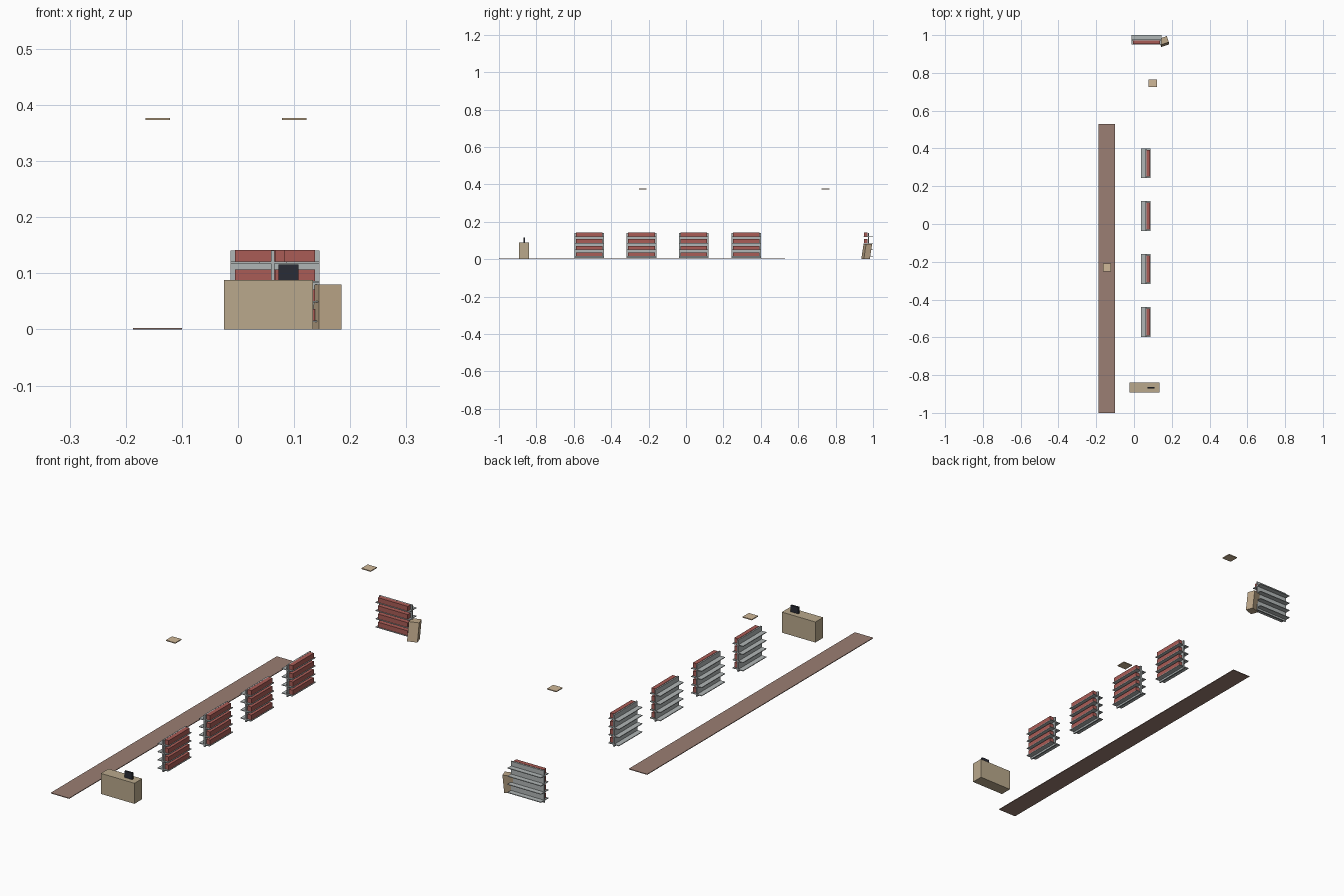
import bpy
import bmesh
from mathutils import Matrix, Vector

cube = bpy.data.objects.get("Cube")
if cube:
    bpy.data.objects.remove(cube, do_unlink=True)


def material(name, srgb):
    """Flat colour given as 0-255 sRGB, stored as linear."""
    linear = [((c / 255 + 0.055) / 1.055) ** 2.4 for c in srgb]
    mat = bpy.data.materials.new(name)
    mat.use_nodes = True
    mat.diffuse_color = (*linear, 1)
    bsdf = mat.node_tree.nodes["Principled BSDF"]
    bsdf.inputs["Base Color"].default_value = (*linear, 1)
    bsdf.inputs["Roughness"].default_value = 0.8
    return mat


METAL = material("shelf grey", (176, 182, 182))
GOODS = material("goods red", (170, 92, 86))
WOOD = material("counter tan", (186, 169, 140))
CARTON = material("carton tan", (190, 168, 138))
LAMP = material("lamp beige", (208, 184, 152))
FLOOR = material("walkway brown", (155, 126, 115))
SCREEN = material("screen black", (42, 44, 54))


def add_box(bm, low, high):
    low, high = Vector(low), Vector(high)
    size = high - low
    matrix = Matrix.Translation((low + high) / 2) @ Matrix.Diagonal((*size, 1))
    return bmesh.ops.create_cube(bm, size=1, matrix=matrix)["verts"]


def finish(name, bm, mat, matrix=Matrix()):
    mesh = bpy.data.meshes.new(name)
    bm.to_mesh(mesh)
    bm.free()
    mesh.materials.append(mat)
    obj = bpy.data.objects.new(name, mesh)
    obj.matrix_world = matrix
    bpy.context.collection.objects.link(obj)
    return obj


def box(name, low, high, mat):
    bm = bmesh.new()
    add_box(bm, low, high)
    return finish(name, bm, mat)


WIDTH = 0.158
DEPTH = 0.05
TOP = 0.141
LEVELS = [0.016 + 0.035 * i for i in range(4)]


def shelf_unit(name, x, y, turn):
    """Shelf rack, goods facing local -y, central back panel."""
    place = Matrix.Translation((x, y, 0)) @ Matrix.Rotation(turn, 4, 'Z')
    half = WIDTH / 2

    # back panel and double-sided boards
    bm = bmesh.new()
    add_box(bm, (-half, -0.003, 0.005), (half, 0.003, TOP))
    for z in LEVELS:
        add_box(bm, (-half, -DEPTH / 2, z - 0.003), (half, DEPTH / 2, z))
    finish(name + "_rack", bm, METAL, place)

    # one row of goods on each board
    bm = bmesh.new()
    for z in LEVELS:
        add_box(bm, (-half + 0.008, -0.022, z), (half - 0.008, -0.004, z + 0.0205))
    finish(name + "_goods", bm, GOODS, place)


# aisle of racks facing +x, and one end rack facing the front
QUARTER = 1.5707963
for i in range(4):
    shelf_unit(f"aisle_shelf_{i + 1}", 0.062, 0.322 - 0.28 * i, QUARTER)
shelf_unit("end_shelf", 0.066, 0.975, 0)

# walkway strip
box("walkway", (-0.187, -1, 0), (-0.1, 0.53, 0.003), FLOOR)

# checkout counter with screen
box("counter", (-0.025, -0.892, 0), (0.134, -0.84, 0.088), WOOD)
box("counter_screen", (0.072, -0.87, 0.088), (0.108, -0.862, 0.116), SCREEN)

# ceiling lamps
for side, x, y in (("front", -0.143, -0.231), ("back", 0.1, 0.745)):
    box(side + "_lamp", (x - 0.022, y - 0.021, 0.373), (x + 0.022, y + 0.021, 0.377), LAMP)

# leaning carton beside the end rack
bm = bmesh.new()
verts = add_box(bm, (-0.021, -0.017, 0), (0.021, 0.017, 0.08))
bmesh.ops.rotate(bm, verts=verts, cent=(0, 0, 0), matrix=Matrix.Rotation(0.33, 3, 'Z'))
for v in verts:
    v.co.y += 0.15 * v.co.z
finish("carton", bm, CARTON, Matrix.Translation((0.159, 0.96, 0)))
